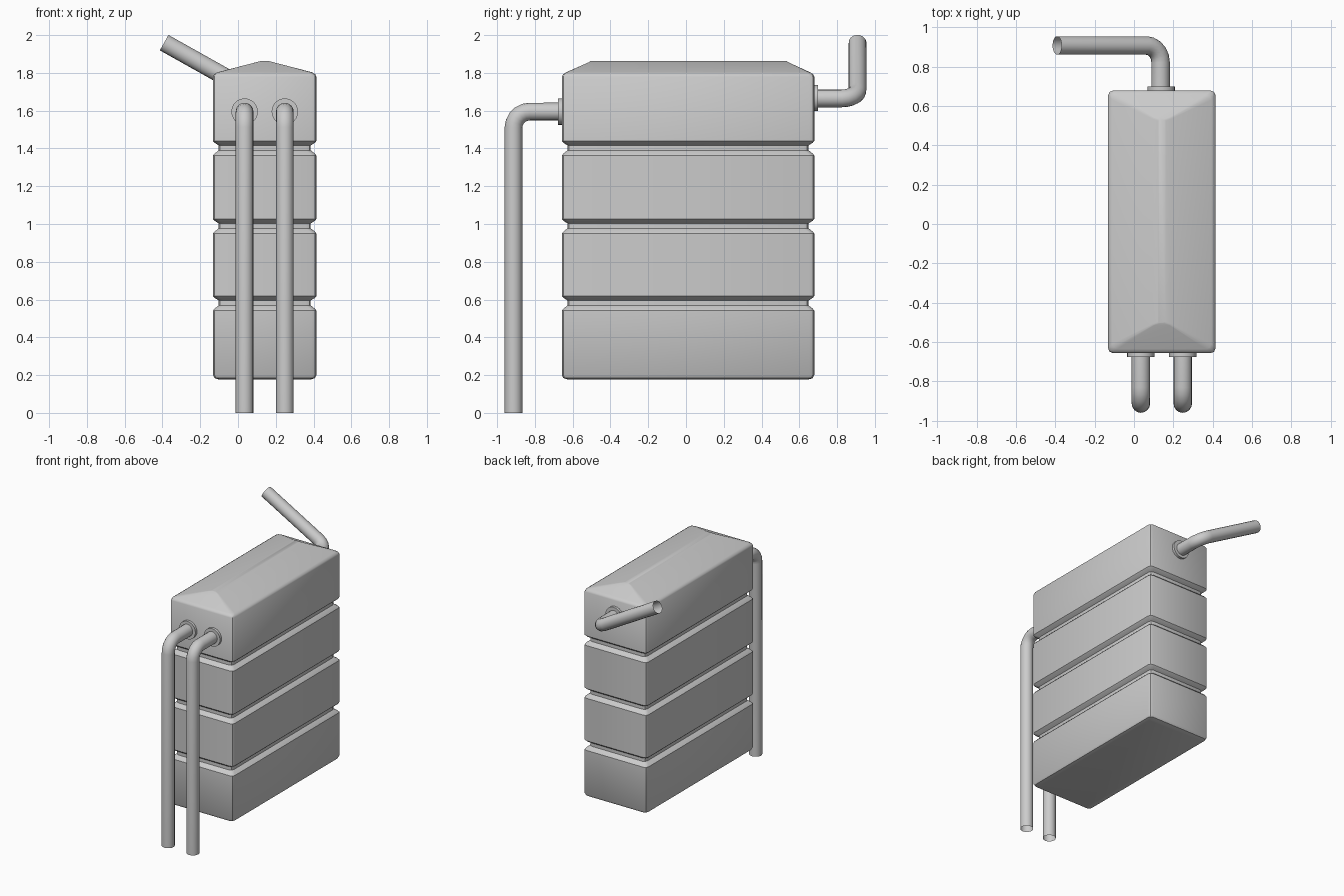
import bpy, bmesh, math
from mathutils import Vector

if "Cube" in bpy.data.objects:
    bpy.data.objects.remove(bpy.data.objects["Cube"])

X0, X1, Y0, Y1 = -0.132, 0.415, -0.657, 0.679   # tank body bounds


def finish(ob, angle=35):
    bpy.ops.object.select_all(action='DESELECT')
    ob.select_set(True)
    bpy.context.view_layer.objects.active = ob
    bpy.ops.object.shade_smooth_by_angle(angle=math.radians(angle))


def ring(bm, x0, x1, y0, y1, z, r):
    """Rounded rectangle of vertices."""
    out = []
    for cx, cy, a in ((x1 - r, y1 - r, 0), (x0 + r, y1 - r, 90),
                      (x0 + r, y0 + r, 180), (x1 - r, y0 + r, 270)):
        for k in range(3):
            t = math.radians(a + 45 * k)
            out.append(bm.verts.new((cx + r * math.cos(t), cy + r * math.sin(t), z)))
    return out


# Tank: stacked chamfered blocks with a hipped top, lofted upward
levels = [(0.03, 0.177), (0.008, 0.184), (0.0, 0.20)]
for g in (0.582, 0.990, 1.403):
    levels += [(0.0, g - 0.040), (0.008, g - 0.030), (0.03, g - 0.013),
               (0.03, g + 0.013), (0.008, g + 0.027), (0.0, g + 0.036)]
levels += [(0.0, 1.78), (0.006, 1.793), (0.022, 1.803)]
bm = bmesh.new()
rings = [ring(bm, X0 + i, X1 - i, Y0 + i, Y1 - i, z, 0.026) for i, z in levels]
rings.append(ring(bm, 0.095, 0.188, -0.515, 0.542, 1.856, 0.008))
rings.append(ring(bm, 0.122, 0.161, -0.505, 0.532, 1.863, 0.008))
for a, b in zip(rings, rings[1:]):
    for k in range(len(a)):
        n = (k + 1) % len(a)
        bm.faces.new((a[k], a[n], b[n], b[k]))
bm.faces.new(rings[0][::-1])
bm.faces.new(rings[-1])
me = bpy.data.meshes.new("tank_body")
bm.to_mesh(me)
bm.free()
tank = bpy.data.objects.new("tank_body", me)
bpy.context.collection.objects.link(tank)
finish(tank)


def pipe(name, start, corner, end, bend=0.085, steps=5):
    """Open round pipe with one filleted elbow."""
    s, c, e = Vector(start), Vector(corner), Vector(end)
    u, v = (s - c).normalized(), (e - c).normalized()
    centre = c + (u + v) * bend
    pts = [s]
    for k in range(steps + 1):
        t = math.pi / 2 * k / steps
        pts.append(centre - v * bend * math.cos(t) - u * bend * math.sin(t))
    pts.append(e)
    cu = bpy.data.curves.new(name, 'CURVE')
    cu.dimensions = '3D'
    cu.bevel_depth = 0.047
    cu.bevel_resolution = 6
    sp = cu.splines.new('POLY')
    sp.points.add(len(pts) - 1)
    for p, co in zip(sp.points, pts):
        p.co = (*co, 1)
    ob = bpy.data.objects.new(name, cu)
    bpy.context.collection.objects.link(ob)
    bpy.ops.object.select_all(action='DESELECT')
    ob.select_set(True)
    bpy.context.view_layer.objects.active = ob
    bpy.ops.object.convert(target='MESH')
    finish(bpy.context.object)


def flange(name, x, y, z):
    bpy.ops.mesh.primitive_cylinder_add(vertices=24, radius=0.07, depth=0.04,
                                        location=(x, y, z), rotation=(math.pi / 2, 0, 0))
    bpy.context.object.name = name
    finish(bpy.context.object)


# Two front downpipes
for side, x in (("left", 0.035), ("right", 0.248)):
    pipe("downpipe_" + side, (x, Y0 + 0.02, 1.595), (x, -0.913, 1.595), (x, -0.913, 0))
    flange("downpipe_flange_" + side, x, Y0, 1.595)

# Slanted outlet pipe at the back
pipe("outlet_pipe", (0.135, Y1 - 0.02, 1.665), (0.135, 0.908, 1.665), (-0.391, 0.908, 1.96))
flange("outlet_flange", 0.138, Y1, 1.667)
